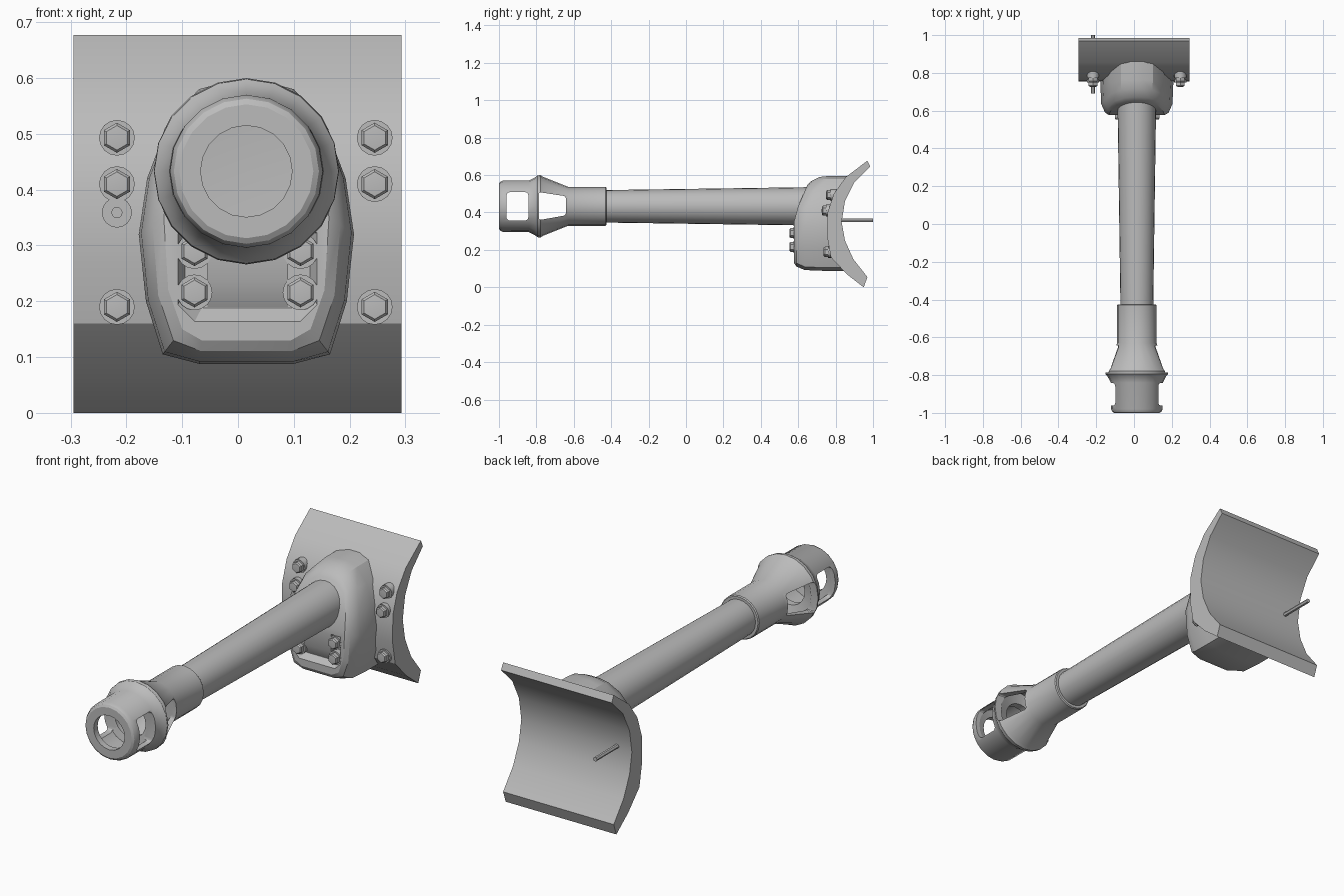
import bpy, bmesh, math

if "Cube" in bpy.data.objects:
    bpy.data.objects.remove(bpy.data.objects["Cube"])

AX, AZ = 0.015, 0.433   # barrel axis
steel = bpy.data.materials.new("grey_steel")
steel.diffuse_color = (0.5, 0.5, 0.5, 1)
steel.use_nodes = True
steel.node_tree.nodes["Principled BSDF"].inputs["Base Color"].default_value = steel.diffuse_color


def finish(name, bm, angle=30):
    bmesh.ops.remove_doubles(bm, verts=bm.verts, dist=1e-5)
    bmesh.ops.recalc_face_normals(bm, faces=bm.faces)
    me = bpy.data.meshes.new(name)
    bm.to_mesh(me)
    bm.free()
    me.materials.append(steel)
    ob = bpy.data.objects.new(name, me)
    bpy.context.collection.objects.link(ob)
    smooth(ob, angle)
    return ob


def smooth(ob, angle=30):
    bpy.ops.object.select_all(action='DESELECT')
    ob.select_set(True)
    bpy.context.view_layer.objects.active = ob
    bpy.ops.object.shade_smooth_by_angle(angle=math.radians(angle))


def lathe(name, profile, cx, cz, n=24, y0=0.0):
    """Turn (y, radius) points about an axis along y."""
    bm = bmesh.new()
    rings = []
    for y, r in profile:
        if r == 0:
            rings.append([bm.verts.new((cx, y0 + y, cz))] * n)
        else:
            rings.append([bm.verts.new((cx + r * math.sin(2 * math.pi * i / n), y0 + y,
                                        cz + r * math.cos(2 * math.pi * i / n))) for i in range(n)])
    for a, b in zip(rings, rings[1:]):
        for i in range(n):
            j = (i + 1) % n
            q = list(dict.fromkeys((a[i], a[j], b[j], b[i])))
            if len(q) > 2:
                bm.faces.new(q)
    return finish(name, bm)


def loft(name, sections, bevel=0.0):
    """Closed solid through equal-length point loops."""
    bm = bmesh.new()
    rings = [[bm.verts.new(p) for p in s] for s in sections]
    n = len(rings[0])
    bm.faces.new(rings[0])
    bm.faces.new(rings[-1])
    for a, b in zip(rings, rings[1:]):
        for i in range(n):
            j = (i + 1) % n
            bm.faces.new((a[i], a[j], b[j], b[i]))
    if bevel:
        long_edges = [e for e in bm.edges if abs(e.verts[0].co.x - e.verts[1].co.x) > 0.1]
        bmesh.ops.bevel(bm, geom=long_edges, offset=bevel, segments=3, profile=0.5, affect='EDGES')
    return finish(name, bm)


def cut(ob, cutter):
    cutter.hide_render = True
    m = ob.modifiers.new("cut", 'BOOLEAN')
    m.operation = 'DIFFERENCE'
    m.solver = 'EXACT'
    m.object = cutter
    bpy.context.view_layer.objects.active = ob
    bpy.ops.object.modifier_apply(modifier=m.name)
    bpy.data.objects.remove(cutter)
    smooth(ob)


# Barrel tube
lathe("barrel", [(-0.6, 0), (-0.6, 0.085), (-0.42, 0.087), (0.63, 0.102), (0.72, 0.103), (0.72, 0)], AX, AZ)

# Hollow muzzle brake with two chambers
brake = lathe("muzzle_brake", [
    (-0.425, 0), (-0.425, 0.100), (-0.43, 0.104), (-0.63, 0.104), (-0.765, 0.158), (-0.778, 0.167),
    (-0.795, 0.165), (-0.805, 0.156), (-0.84, 0.138), (-0.98, 0.137), (-0.994, 0.130), (-1.0, 0.120),
    (-1.0, 0.082), (-0.97, 0.082), (-0.962, 0.116), (-0.848, 0.116), (-0.84, 0.082),
    (-0.805, 0.082), (-0.79, 0.130), (-0.64, 0.086), (-0.635, 0)], AX, AZ, 20)
for name, shape, bev in (
        ("front_port_cutter", [(-0.96, -0.076), (-0.843, -0.076), (-0.843, 0.076), (-0.96, 0.076)], 0.018),
        ("rear_port_cutter", [(-0.787, -0.074), (-0.642, -0.048), (-0.642, 0.054), (-0.787, 0.076)], 0.012)):
    cut(brake, loft(name, [[(x, y, AZ + z) for y, z in shape] for x in (-0.3, 0.33)], bev))

# Curved shield plate
outer = [(0.95, 0.0), (0.86, 0.07), (0.775, 0.16), (0.755, 0.27), (0.757, 0.40),
         (0.79, 0.50), (0.855, 0.59), (0.97, 0.677)]
inner = [(0.985, 0.645), (0.90, 0.56), (0.85, 0.46), (0.832, 0.35), (0.85, 0.25), (0.895, 0.15), (0.97, 0.055)]
loft("shield_plate", [[(x, y, z) for y, z in outer + inner] for x in (-0.295, 0.293)])

# Cast housing around the barrel root, arch-shaped and leaning back at the top
back = [(0.085, 0.088), (0.15, 0.105), (0.18, 0.20), (0.193, 0.32), (0.178, 0.42), (0.14, 0.52), (0.085, 0.58), (0.03, 0.595)]
face = [(0.080, 0.13), (0.115, 0.15), (0.14, 0.22), (0.148, 0.35), (0.138, 0.43), (0.105, 0.51), (0.055, 0.54), (0.02, 0.547)]
bm = bmesh.new()
rings = []
for y, t, lean in ((0.577, 0, 0.43), (0.590, 0.45, 0.43), (0.635, 0.9, 0.38), (0.74, 1, 0.1), (0.80, 1, 0)):
    half = [(f[0] + (b[0] - f[0]) * t, f[1] + (b[1] - f[1]) * t) for f, b in zip(face, back)]
    pts = []
    for d, z in half + [(-d, z) for d, z in reversed(half)]:
        yy = y + lean * max(0, z - 0.38)
        if lean == 0:
            yy += 1.2 * (z - 0.34) ** 2
        pts.append(bm.verts.new((AX + d, yy, z)))
    rings.append(pts)
n = len(rings[0])
for a, b in zip(rings, rings[1:]):
    for i in range(n):
        bm.faces.new((a[i], a[(i + 1) % n], b[(i + 1) % n], b[i]))
f = rings[0]
for i in range(n // 2 - 1):
    bm.faces.new((f[i], f[i + 1], f[n - 2 - i], f[n - 1 - i]))
hub = bm.verts.new((AX, 0.80, 0.34))
for i in range(n):
    bm.faces.new((rings[-1][i], rings[-1][(i + 1) % n], hub))
housing = finish("housing", bm, 35)


# Bolted pocket below the barrel
def pocket(y, w, chamfer, z0, z1):
    pts = [(w - chamfer, z0), (w, z0 + chamfer), (w, z1), (-w, z1), (-w, z0 + chamfer), (chamfer - w, z0)]
    return [(0.017 + d, y, z) for d, z in pts]


cut(housing, loft("pocket_cutter", [pocket(0.56, 0.133, 0.03, 0.148, 0.325),
                                    pocket(0.603, 0.112, 0.03, 0.188, 0.32)]))
loft("pocket_rib", [[(x, y, z) for y, z in ((0.61, 0.19), (0.602, 0.19), (0.578, 0.237), (0.578, 0.325), (0.61, 0.325))]
                    for x in (-0.055, 0.09)])


# Hex bolts on washers
def bolt(name, x, y, z, base):
    lathe(name + "_washer", [(base, 0), (base, 0.032), (-0.006, 0.032), (-0.006, 0)], x, z, 16, y)
    lathe(name + "_head", [(0, 0), (0, 0.027), (-0.022, 0.027), (-0.028, 0.022), (-0.030, 0)], x, z, 6, y)


for side, x in (("left", -0.217), ("right", 0.245)):
    for i, (z, y) in enumerate(((0.493, 0.778), (0.41, 0.755), (0.19, 0.764))):
        bolt(f"{side}_plate_bolt_{i}", x, y, z, 0.03)
for side, x in (("left", -0.078), ("right", 0.112)):
    for i, z in enumerate((0.29, 0.216)):
        bolt(f"{side}_pocket_bolt_{i}", x, 0.582, z, 0.03)

# Sighting pin through the plate, with its collar
lathe("pin_collar", [(0.77, 0), (0.77, 0.027), (0.748, 0.027), (0.748, 0)], -0.217, 0.359, 16)
lathe("sight_pin", [(0.69, 0), (0.69, 0.010), (1.0, 0.010), (1.0, 0)], -0.217, 0.359, 12)
